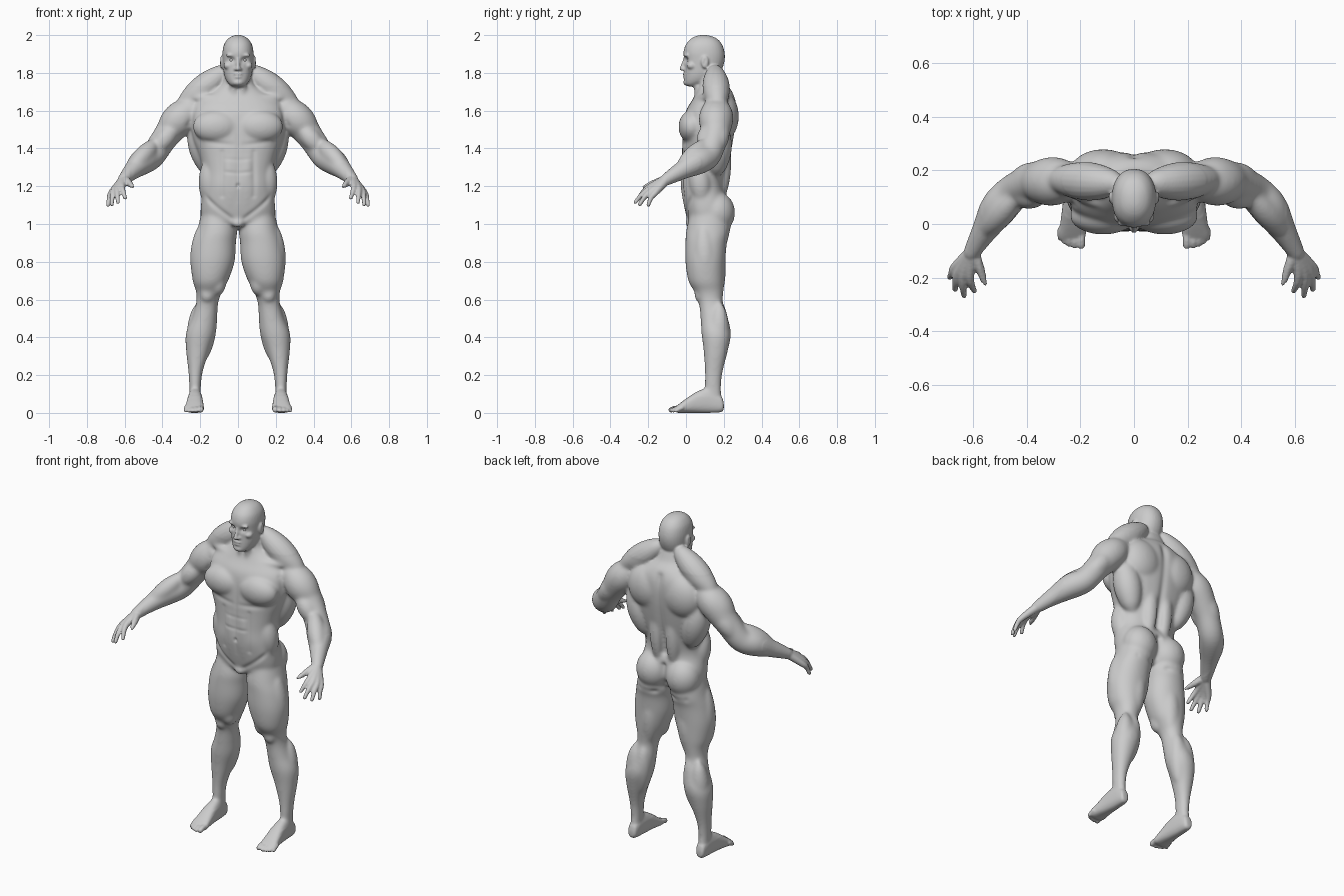
import bpy, bmesh, math
from mathutils import Vector, Matrix
from mathutils.geometry import intersect_point_line

bm = bmesh.new()
N = 32


def spline(rows, n=5):
    """Catmull-Rom interpolation of rows of numbers."""
    out = []
    for i in range(len(rows) - 1):
        p0, p1 = rows[max(i - 1, 0)], rows[i]
        p2, p3 = rows[i + 1], rows[min(i + 2, len(rows) - 1)]
        for k in range(n):
            t = k / n
            out.append([b + .5 * t * (c - a + t * (2*a - 5*b + 4*c - d + t * (3*(b - c) + d - a)))
                        for a, b, c, d in zip(p0, p1, p2, p3)])
    return out + [list(rows[-1])]


def skin(rings):
    loops = [[bm.verts.new(p) for p in r] for r in rings]
    for a, b in zip(loops, loops[1:]):
        for k in range(len(a)):
            j = (k + 1) % len(a)
            bm.faces.new((a[k], a[j], b[j], b[k]))
    bm.faces.new(loops[0])
    bm.faces.new(loops[-1])


def slab(rows, s=1, power=2.2, along_y=False):
    """Loft of rounded sections: (level, x0, x1, other0, other1)."""
    rings = []
    for lv, x0, x1, b0, b1 in spline(rows):
        ring = []
        for k in range(N):
            c, d = math.cos(2 * math.pi * k / N), math.sin(2 * math.pi * k / N)
            u = math.copysign(abs(c) ** (2 / power), c)
            w = math.copysign(abs(d) ** (2 / power), d)
            x, b = s * ((x0 + x1) / 2 + u * (x1 - x0) / 2), (b0 + b1) / 2 + w * (b1 - b0) / 2
            ring.append((x, lv, b) if along_y else (x, b, lv))
        rings.append(ring)
    skin(rings)


def tube(rows, s=1, round_ends=True):
    """Round tube through (x, y, z, radius)."""
    pts = spline(rows)
    if round_ends:
        def cap(end, nxt):
            p, r = Vector(end[:3]), end[3]
            d = (p - Vector(nxt[:3])).normalized()
            return [[*(p + d * r * o), r * f] for o, f in ((.5, .86), (.85, .5))]
        pts = cap(pts[0], pts[1])[::-1] + pts + cap(pts[-1], pts[-2])
    ctr = [Vector((s * p[0], p[1], p[2])) for p in pts]
    rings, n = [], None
    for i, c in enumerate(ctr):
        t = (ctr[min(i + 1, len(ctr) - 1)] - ctr[max(i - 1, 0)]).normalized()
        n = t.orthogonal() if n is None else n - t * n.dot(t)
        n.normalize()
        b = t.cross(n)
        rings.append([c + pts[i][3] * (n * math.cos(2 * math.pi * k / 20) + b * math.sin(2 * math.pi * k / 20))
                      for k in range(20)])
    skin(rings)


def muscle(a, b, r, s=1):
    """Spindle from a to b."""
    rows = []
    for k in range(9):
        t = k / 8
        rows.append([p + (q - p) * t for p, q in zip(a, b)] + [max(r * math.sin(math.pi * t) ** .6, .004)])
    tube(rows, s, False)


def blob(c, r, s=1):
    m = Matrix.Translation((s * c[0], c[1], c[2])) @ Matrix.Diagonal((*r, 1))
    bmesh.ops.create_uvsphere(bm, u_segments=24, v_segments=16, radius=1, matrix=m)


# torso and neck: height, half width, front, back
torso = [(.975, .09, .06, .17), (1.0, .17, .02, .2), (1.05, .195, .0, .22), (1.12, .195, -.015, .22),
         (1.2, .182, -.028, .203), (1.28, .183, -.025, .215), (1.36, .205, -.022, .235),
         (1.44, .235, -.02, .25), (1.52, .25, -.015, .262), (1.6, .25, .0, .268),
         (1.66, .21, .035, .262), (1.71, .13, .058, .24), (1.75, .085, .063, .205), (1.82, .072, .06, .175)]
slab([(z, -w, w, f, b) for z, w, f, b in torso], power=2.4)
blob((0, .02, 1.005), (.035, .025, .025))

# head
head = [(1.728, .03, .01, .07), (1.74, .046, -.006, .1), (1.76, .062, -.01, .15), (1.79, .073, -.009, .175),
        (1.83, .079, -.008, .195), (1.87, .082, -.01, .205), (1.91, .082, -.013, .204),
        (1.95, .074, -.001, .191), (1.98, .054, .026, .166), (1.995, .03, .055, .132), (2.0, .01, .08, .105)]
slab([(z, -w, w, f, b) for z, w, f, b in head])
tube([(0, -.006, 1.878, .008), (0, -.014, 1.85, .009), (0, -.023, 1.822, .012)])
blob((0, -.006, 1.793), (.024, .012, .007))
blob((0, -.005, 1.778), (.021, .012, .007))
blob((0, .004, 1.75), (.03, .018, .018))

for s in (1, -1):
    # face details and ear
    blob((.033, .003, 1.893), (.032, .013, .009), s)
    blob((.012, -.012, 1.819), (.009, .011, .009), s)
    blob((.053, .03, 1.838), (.024, .026, .02), s)
    blob((.086, .1, 1.857), (.011, .02, .034), s)
    # chest, back and shoulder muscles
    blob((.115, .03, 1.515), (.125, .07, .088), s)
    blob((.115, .195, 1.57), (.125, .085, .13), s)
    muscle((.03, .15, 1.84), (.33, .17, 1.6), .072, s)
    muscle((.02, .05, 1.66), (.27, .12, 1.67), .022, s)
    muscle((.03, .075, 1.79), (.02, .055, 1.66), .022, s)
    muscle((.23, .17, 1.58), (.14, .16, 1.24), .078, s)
    muscle((.05, .2, 1.5), (.05, .18, 1.1), .05, s)
    muscle((.045, .01, 1.45), (.04, .02, 1.03), .045, s)
    muscle((.15, .06, 1.36), (.15, .09, 1.08), .06, s)
    blob((.1, .165, 1.06), (.1, .095, .11), s)
    muscle((.2, .16, 1.66), (.42, .155, 1.45), .09, s)
    # arm
    tube([(.26, .16, 1.6, .078), (.31, .165, 1.555, .086), (.39, .15, 1.452, .07), (.452, .117, 1.363, .068),
          (.505, .06, 1.33, .07), (.555, -.02, 1.285, .05), (.605, -.105, 1.235, .032)], s)
    muscle((.32, .12, 1.53), (.455, .1, 1.37), .054, s)
    muscle((.31, .19, 1.57), (.46, .16, 1.37), .056, s)
    muscle((.42, .125, 1.45), (.58, -.05, 1.275), .05, s)
    # hand: palm and fingers fan out from the wrist
    for kn, tip in (((.668, -.16, 1.168), (.688, -.2, 1.1)), ((.656, -.178, 1.178), (.668, -.245, 1.103)),
                    ((.637, -.186, 1.19), (.635, -.268, 1.115)), ((.614, -.186, 1.2), (.597, -.25, 1.138))):
        mid = [(a + b) / 2 + d for a, b, d in zip(kn, tip, (.003, -.005, .005))]
        tube([(.605, -.105, 1.235, .026), (*kn, .0175), (*mid, .0135), (*tip, .0105)], s)
    tube([(.602, -.11, 1.235, .024), (.575, -.165, 1.217, .019), (.556, -.225, 1.197, .0115)], s)
    # leg
    slab([(1.08, .03, .19, .03, .22), (.97, .006, .215, .002, .235), (.9, .011, .235, -.003, .217),
          (.8, .018, .25, -.003, .208), (.7, .052, .24, .012, .203), (.64, .085, .222, .045, .198),
          (.58, .105, .222, .068, .196), (.5, .11, .245, .077, .222), (.42, .118, .276, .082, .238),
          (.33, .15, .275, .093, .222), (.22, .186, .263, .1, .195), (.14, .196, .258, .1, .186),
          (.05, .2, .255, .11, .19)], s, 2.1)
    muscle((.12, .06, 1.04), (.16, .075, .64), .068, s)
    muscle((.18, .09, 1.02), (.195, .11, .64), .066, s)
    muscle((.1, .15, .97), (.145, .15, .56), .062, s)
    blob((.108, .08, .69), (.045, .05, .07), s)
    blob((.163, .07, .625), (.034, .025, .04), s)
    muscle((.15, .18, .6), (.19, .165, .26), .054, s)
    muscle((.21, .18, .59), (.22, .165, .26), .056, s)
    # foot and toes
    slab([(.2, .215, .245, .02, .05), (.185, .2, .255, .004, .09), (.12, .192, .262, 0, .13),
          (.06, .187, .268, 0, .115), (0, .182, .276, 0, .075), (-.04, .18, .283, 0, .045),
          (-.058, .19, .278, .006, .03)], s, 2.5, True)
    for x, tip, r in ((.197, -.08, .0155), (.222, -.082, .0115), (.242, -.076, .011),
                      (.26, -.067, .0105), (.277, -.053, .01)):
        tube([(x, -.02, .028, r), (x, tip + .02, .022, r), (x, tip, r, r * .95)], s)

bmesh.ops.recalc_face_normals(bm, faces=bm.faces)
me = bpy.data.meshes.new("body")
bm.to_mesh(me)
bm.free()
body = bpy.data.objects.new("body", me)
bpy.context.collection.objects.link(body)
bpy.context.view_layer.objects.active = body
body.select_set(True)


def apply(kind, **settings):
    m = body.modifiers.new(kind.lower(), kind)
    for k, v in settings.items():
        setattr(m, k, v)
    bpy.ops.object.modifier_apply(modifier=m.name)


# fuse into one skin, blend the muscles, keep face, hands and feet crisp
apply('REMESH', mode='VOXEL', voxel_size=.006, use_smooth_shade=True)
soft = body.vertex_groups.new(name="soft")
soft.add([v.index for v in body.data.vertices
          if abs(v.co.x) < .57 and .09 < v.co.z < 1.73], 1, 'REPLACE')
apply('SMOOTH', factor=.5, iterations=35, vertex_group="soft")
apply('SMOOTH', factor=.5, iterations=3)

# carved creases: start, end, radius, depth
creases = [((0, .265, 1.68), (0, .205, 1.2), .022, .012), ((0, .22, 1.12), (0, .2, .98), .018, .016),
           ((0, -.03, 1.57), (0, -.03, 1.42), .014, .005), ((0, -.03, 1.4), (0, -.03, 1.12), .012, .004),
           ((0, -.03, 1.2), (0, -.03, 1.205), .009, .008), ((.03, -.035, 1.42), (.17, -.01, 1.43), .014, .007),
           ((.085, -.02, 1.38), (.085, -.015, 1.15), .014, .004), ((.01, -.03, 1.34), (.07, -.03, 1.345), .01, .003),
           ((.01, -.03, 1.27), (.07, -.03, 1.275), .01, .003), ((.185, .02, 1.15), (.04, .0, 1.03), .014, .006),
           ((.03, -.003, 1.868), (.04, .0, 1.868), .014, .011), ((0, -.018, 1.7855), (.018, -.012, 1.7855), .004, .003),
           ((.095, .1, 1.865), (.095, .097, 1.85), .009, .004), ((.03, .22, .945), (.15, .21, .955), .016, .007),
           ((.22, .08, 1.6), (.26, .08, 1.52), .016, .005)]
verts = body.data.vertices
normals = [v.normal.copy() for v in verts]
points = [v.co.copy() for v in verts]
for a, b, r, depth in creases:
    a, b = Vector(a), Vector(b)
    lo, hi = min(a.z, b.z) - 2 * r, max(a.z, b.z) + 2 * r
    for v, p, n in zip(verts, points, normals):
        if lo < p.z < hi:
            q = Vector((abs(p.x), p.y, p.z))
            near, t = intersect_point_line(q, a, b)
            near = a if t < 0 else b if t > 1 else near
            d = (q - near).length / r
            if d < 2.2:
                v.co -= n * depth * math.exp(-d * d)
body.data.update()

# eyes
for s, side in ((1, "left"), (-1, "right")):
    bpy.ops.mesh.primitive_uv_sphere_add(segments=20, ring_count=12, radius=.013, location=(s * .034, .0195, 1.868))
    bpy.context.object.name = side + "_eye"
    bpy.ops.object.shade_smooth()
